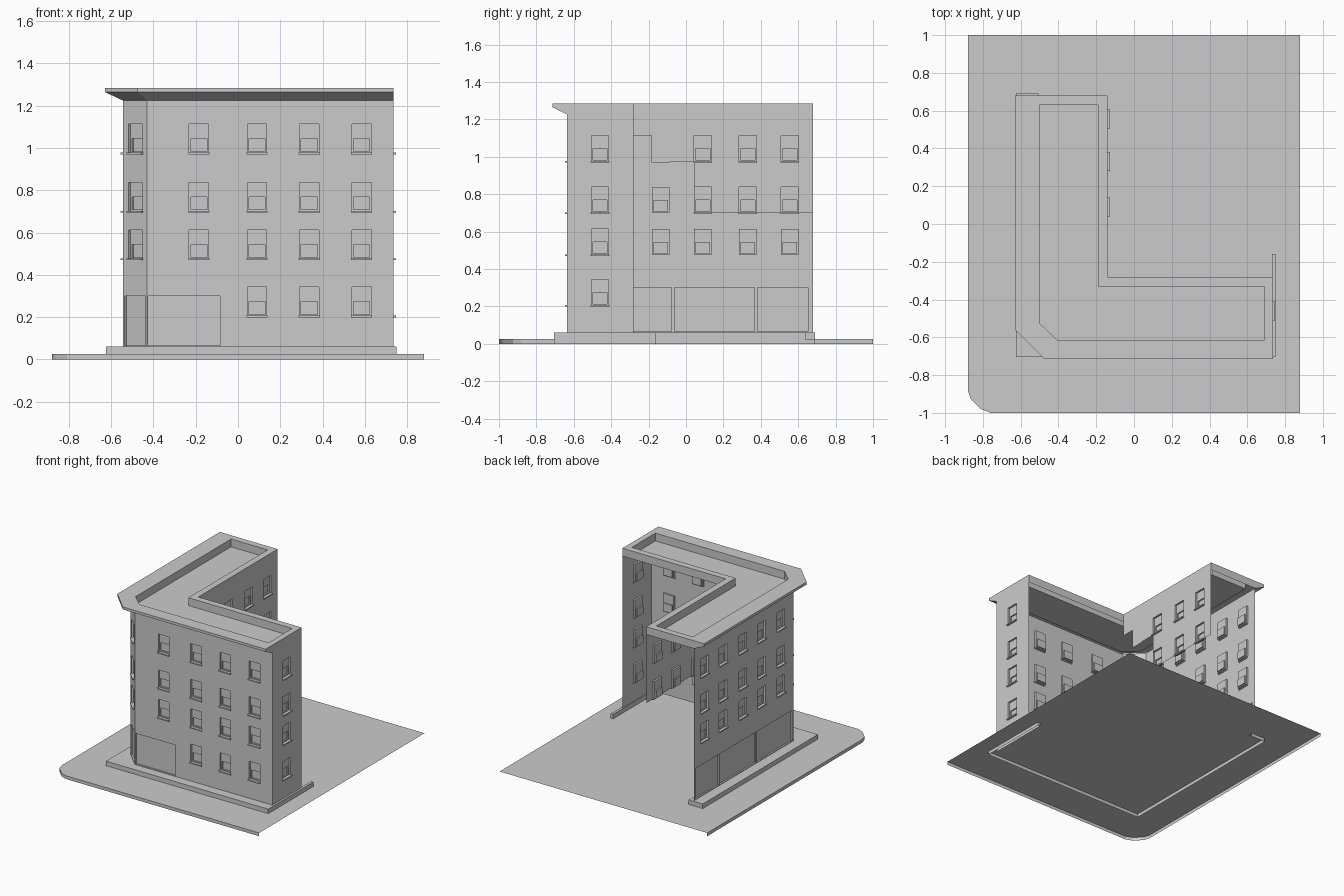
import bpy
from mathutils import Vector

if "Cube" in bpy.data.objects:
    bpy.data.objects.remove(bpy.data.objects["Cube"])

ROWS = [0.205, 0.475, 0.70, 0.975]      # window bottoms per storey
WIN_H, WIN_W = 0.138, 0.092


def make(name, faces):
    """Object from a list of faces given as lists of points; shared points are merged."""
    index, verts, polys = {}, [], []
    for f in faces:
        poly = []
        for p in f:
            k = tuple(round(c, 5) for c in p)
            if k not in index:
                index[k] = len(verts)
                verts.append(k)
            poly.append(index[k])
        polys.append(poly)
    me = bpy.data.meshes.new(name)
    me.from_pydata(verts, [], polys)
    ob = bpy.data.objects.new(name, me)
    bpy.context.collection.objects.link(ob)
    return ob


def skin(loops):
    """Quads between successive closed loops."""
    out = []
    for a, b in zip(loops, loops[1:]):
        n = len(a)
        out += [[a[i], a[(i + 1) % n], b[(i + 1) % n], b[i]] for i in range(n)]
    return out


def wall(name, p0, p1, z0, z1, windows=(), shops=(), keep=None):
    """Thin wall p0->p1 (outside on the right) with recessed windows and shopfronts.
    windows: (u centre, row bottoms); shops: (u0, u1)."""
    p0, p1 = Vector((*p0, 0)), Vector((*p1, 0))
    d = (p1 - p0).normalized()
    n = Vector((d.y, -d.x, 0))
    length = (p1 - p0).length

    def P(u, z, out=0.0):
        return p0 + d * u + n * out + Vector((0, 0, z))

    wins = [(u - WIN_W / 2, u + WIN_W / 2, z, z + WIN_H) for u, rows in windows for z in rows]
    fronts = [(a, b, 0.065, 0.30) for a, b in shops]
    holes = wins + fronts
    us = sorted({0, length} | {h[i] for h in holes for i in (0, 1)})
    zs = sorted({z0, z1} | {h[i] for h in holes for i in (2, 3)})
    faces = []
    for a, b in zip(us, us[1:]):
        for c, e in zip(zs, zs[1:]):
            u, z = (a + b) / 2, (c + e) / 2
            if any(h[0] < u < h[1] and h[2] < z < h[3] for h in holes):
                continue
            if keep and not keep(u, z):
                continue
            faces.append([P(a, c), P(b, c), P(b, e), P(a, e)])
    make(name, faces)

    def rect(a, b, c, e, o):
        return [P(a, c, o), P(b, c, o), P(b, e, o), P(a, e, o)]

    # Windows: jambs, frame, upper sash, deeper lower sash, sill
    faces, sills = [], []
    for a, b, c, e in wins:
        f, m = 0.008, (c + e) / 2
        faces += skin([rect(a, b, c, e, 0), rect(a, b, c, e, -0.014),
                       rect(a + f, b - f, c + f, e - f, -0.014)])
        faces.append(rect(a + f, b - f, m, e - f, -0.014))
        lower = rect(a + f, b - f, c + f, m, -0.014), rect(a + f, b - f, c + f, m, -0.024)
        faces += skin(lower) + [lower[1]]
        s0 = rect(a - 0.004, b + 0.004, c - 0.006, c + 0.003, -0.004)
        s1 = rect(a - 0.004, b + 0.004, c - 0.006, c + 0.003, 0.012)
        sills += skin([s0, s1]) + [s1, s0[::-1]]
    if wins:
        make(name + "_windows", faces)
        make(name + "_sills", sills)
    # Shopfronts: shallow recessed panels
    faces = []
    for h in fronts:
        back = rect(*h, -0.012)
        faces += skin([rect(*h, 0), back]) + [back]
    if fronts:
        make(name + "_shopfront", faces)


# Street walls
wall("left_wall", (-0.545, 0.68), (-0.545, -0.52), 0.06, 1.225,
     [(0.68 - y, ROWS[1:]) for y in (0.555, 0.33, 0.09, -0.135, -0.37)],
     [(0.025, 0.30), (0.31, 0.745), (0.755, 1.185)])
wall("corner_wall", (-0.545, -0.52), (-0.43, -0.635), 0.06, 1.225,
     [(0.085, ROWS[1:])], [(0.012, 0.151)])
wall("front_wall", (-0.43, -0.635), (0.735, -0.635), 0.06, 1.225,
     [(0.245, ROWS[1:])] + [(x + 0.43, ROWS) for x in (0.09, 0.337, 0.585)],
     [(0.005, 0.345)])
wall("right_wall", (0.735, -0.635), (0.735, -0.28), 0.025, 1.225, [(0.175, ROWS)])


# Courtyard wall with stepped lower edge
def above_steps(u, z):
    y = u - 0.28
    limit = 1.11 if y < -0.185 else 0.97 if y < -0.085 else 0.935 if y < 0.04 else 0.70
    return z > limit


court_wins = [(y + 0.28, ROWS[2:]) for y in (0.09, 0.33, 0.555)]
wall("courtyard_wall", (-0.14, -0.085), (-0.14, 0.68), 0.70, 1.225,
     [(u - 0.195, r) for u, r in court_wins],
     keep=lambda u, z: above_steps(u + 0.195, z))
make("courtyard_wall_steps", [
    [(-0.14, a, z), (-0.14, b, z), (-0.14, b, 1.225), (-0.14, a, 1.225)]
    for a, b, z in ((-0.28, -0.185, 1.113), (-0.185, -0.085, 0.97))])

# Roof: flared cornice, parapet rim and sunken deck
wall_xy = [(-0.545, 0.68), (-0.545, -0.52), (-0.43, -0.635), (0.735, -0.635)]
outer_xy = [(-0.63, 0.68), (-0.63, -0.56), (-0.475, -0.715), (0.735, -0.715)]
court_xy = [(0.735, -0.28), (-0.14, -0.28), (-0.14, 0.68)]
inner_xy = [(-0.5, 0.63), (-0.5, -0.525), (-0.405, -0.615), (0.69, -0.615),
            (0.69, -0.33), (-0.19, -0.33), (-0.19, 0.63)]


def at(pts, z):
    return [(x, y, z) for x, y in pts]


deck = at(inner_xy, 1.225)
make("roof", skin([at(wall_xy + court_xy, 1.225), at(outer_xy + court_xy, 1.265),
                   at(outer_xy + court_xy, 1.285), at(inner_xy, 1.285), deck]) + [deck])

# Pavement sheet with curb skirts on the two street sides and a rounded corner
edge = [(-0.88, 1), (-0.88, -0.88), (-0.865, -0.925), (-0.81, -0.98), (-0.76, -1), (0.88, -1)]
skirt = [[(*a, 0), (*b, 0), (*b, 0.025), (*a, 0.025)] for a, b in zip(edge, edge[1:])]
make("pavement", skirt + [at(edge + [(0.88, 1)], 0.025)])

# Base step running along the street walls
o = [(-0.505, 0.69), (-0.625, 0.69), (-0.625, -0.705), (0.75, -0.705), (0.75, -0.16), (0.73, -0.16)]
i = [(-0.505, 0.64), (-0.545, 0.64), (-0.545, -0.52), (-0.43, -0.635), (0.73, -0.635), (0.73, -0.16)]
step = [[(*a, 0), (*b, 0), (*b, 0.06), (*a, 0.06)] for a, b in zip(o, o[1:])]
step += [[(0.73, -0.16, 0), (0.73, -0.635, 0), (0.73, -0.635, 0.06), (0.73, -0.16, 0.06)],
         [(-0.505, 0.64, 0.02), (-0.505, 0.69, 0.02), (-0.505, 0.69, 0.06), (-0.505, 0.64, 0.06)]]
step.append(at(o[:5] + i[::-1], 0.06))
make("base_step", step)
